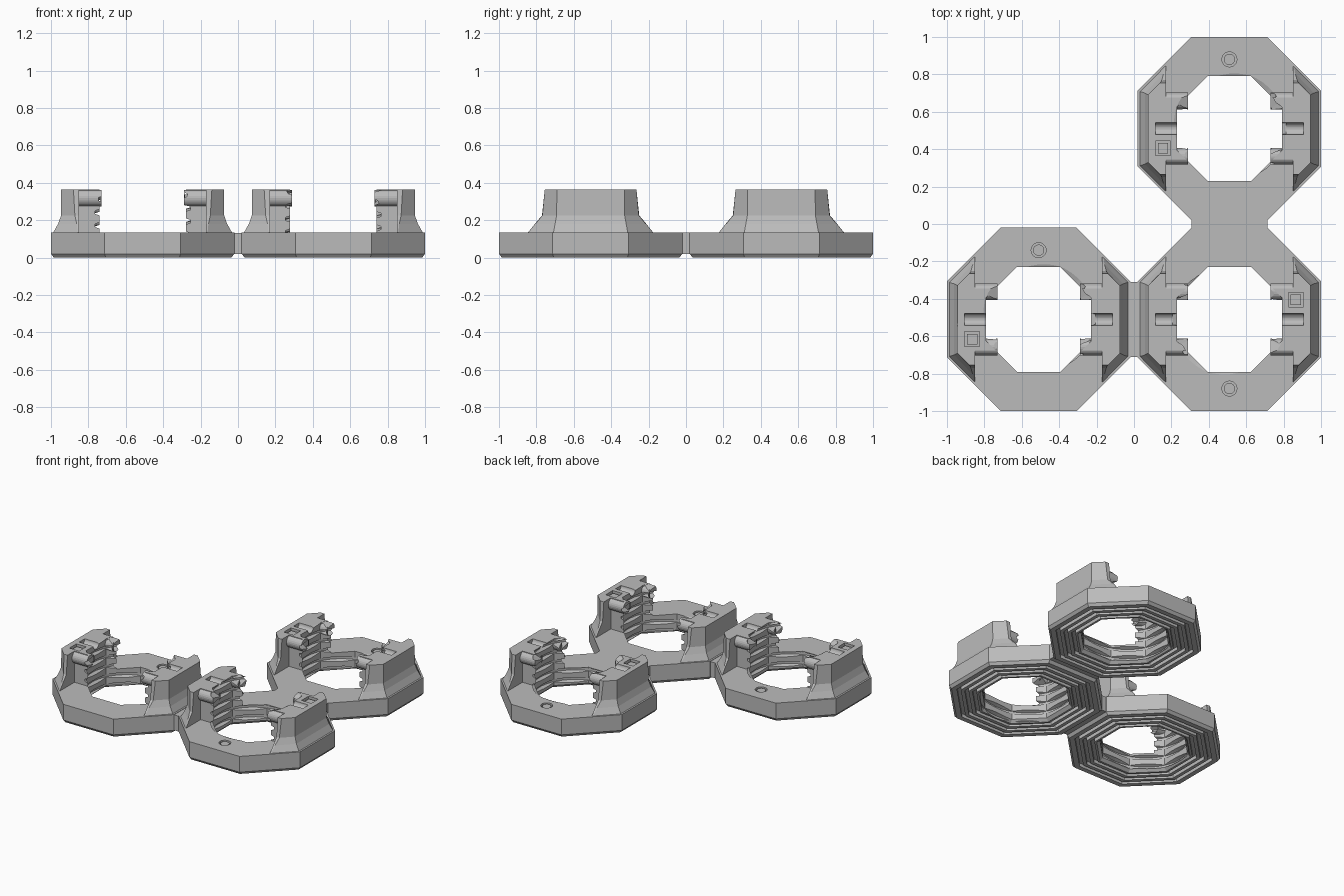
import bpy, bmesh, math
from mathutils import Matrix, Vector

cube = bpy.data.objects.get("Cube")
if cube:
    bpy.data.objects.remove(cube, do_unlink=True)

grey = bpy.data.materials.new("mid_grey")
grey.use_nodes = True
grey.diffuse_color = (0.5, 0.5, 0.5, 1)
grey.node_tree.nodes["Principled BSDF"].inputs["Base Color"].default_value = (0.5, 0.5, 0.5, 1)

BASE_TOP, TOP = 0.135, 0.363
HOLE = 0.28


def make(name, bm):
    bmesh.ops.recalc_face_normals(bm, faces=bm.faces)
    me = bpy.data.meshes.new(name)
    bm.to_mesh(me)
    bm.free()
    me.materials.append(grey)
    ob = bpy.data.objects.new(name, me)
    bpy.context.collection.objects.link(ob)
    return ob


def bridge(bm, a, b):
    for i in range(len(a)):
        j = (i + 1) % len(a)
        bm.faces.new((a[i], a[j], b[j], b[i]))


def loft(name, rings, loop=False):
    """Skin equal-length rings; either cap the ends or close the loop."""
    bm = bmesh.new()
    vs = [[bm.verts.new(p) for p in r] for r in rings]
    for a, b in zip(vs, vs[1:]):
        bridge(bm, a, b)
    if loop:
        bridge(bm, vs[-1], vs[0])
    else:
        bm.faces.new(vs[0])
        bm.faces.new(vs[-1])
    return make(name, bm)


def box(name, lo, hi):
    bm = bmesh.new()
    bmesh.ops.create_cube(bm, size=1)
    lo, hi = Vector(lo), Vector(hi)
    for v in bm.verts:
        v.co = Vector(l + (h - l) * (c + 0.5) for l, h, c in zip(lo, hi, v.co))
    return make(name, bm)


def cylinder(name, centre, radius, length, along_x=False):
    bm = bmesh.new()
    rot = Matrix.Rotation(math.pi / 2, 4, "Y") if along_x else Matrix()
    bmesh.ops.create_cone(bm, cap_ends=True, segments=24, radius1=radius, radius2=radius,
                          depth=length, matrix=Matrix.Translation(centre) @ rot)
    return make(name, bm)


def boolean(ob, tools, operation):
    """Apply boolean modifiers with each tool in turn."""
    for t in tools:
        m = ob.modifiers.new("bool", "BOOLEAN")
        m.operation, m.object, m.solver = operation, t, "EXACT"
    dg = bpy.context.evaluated_depsgraph_get()
    me = bpy.data.meshes.new_from_object(ob.evaluated_get(dg))
    ob.modifiers.clear()
    ob.data = me


def octagon(apothem, z):
    r = apothem / math.cos(math.pi / 8)
    return [(r * math.cos(a), r * math.sin(a), z)
            for a in (math.pi / 8 + i * math.pi / 4 for i in range(8))]


# Thread cutter: helical ridge that bites into the octagonal bore
def thread():
    steps, pitch, rings = 40, 0.07, []
    for i in range(steps * 6 + 1):
        a = 2 * math.pi * i / steps
        z = -0.01 + pitch * i / steps
        rings.append([(r * math.cos(a), r * math.sin(a), z + dz)
                      for r, dz in ((0.25, -0.03), (0.305, -0.008), (0.305, 0.008), (0.25, 0.03))])
    return loft("thread_cutter", rings)


# Octagonal base ring with chamfered rim and concentric grooves underneath
profile = [(HOLE, BASE_TOP), (0.49, BASE_TOP), (0.49, 0.02), (0.475, 0)]
for g in (0.44, 0.39, 0.34):
    profile += [(g, 0), (g, 0.025), (g - 0.025, 0.025), (g - 0.025, 0)]
profile += [(0.3, 0), (HOLE, 0.02)]
base = loft("base_ring", [octagon(a, z) for a, z in profile], loop=True)


# Tower on the +x side: flared outer shell, inner block and rounded lips
def tower(name):
    levels = [(BASE_TOP - 0.01, (0.483, 0.2), (0.346, 0.338), (0.34, 0.342)),
              (0.18, (0.452, 0.19), (0.352, 0.295), (0.34, 0.298)),
              (0.225, (0.436, 0.182), (0.362, 0.258), (0.34, 0.26)),
              (TOP, (0.435, 0.18), (0.37, 0.245), (0.34, 0.245))]
    shell = loft(name, [[(x, y, z) for x, y in pts] + [(x, -y, z) for x, y in reversed(pts)]
                        for z, *pts in levels])
    half = [(0.36, 0.165), (0.231, 0.165), (HOLE, 0.116)]
    outline = half + [(x, -y) for x, y in reversed(half)]
    block = loft("block", [[(x, y, z) for x, y in outline] for z in (BASE_TOP - 0.01, TOP)])
    lips = [cylinder("lip", (0.285, s * 0.148, TOP - 0.0455), 0.045, 0.13, True) for s in (1, -1)]
    tools = [block] + lips
    boolean(shell, tools, "UNION")
    for t in tools:
        bpy.data.objects.remove(t, do_unlink=True)
    return shell


right_tower = tower("right_tower")
left_tower = tower("left_tower")
left_tower.data.transform(Matrix.Rotation(math.pi, 4, "Z"))

# Cut thread, locating dimple, top channels and square socket
helix = thread()
dimple = cylinder("dimple", (0, 0.37, BASE_TOP), 0.04, 0.06)
channels = [cylinder("channel", (s * 0.32, 0, TOP), 0.032, 0.15, True) for s in (1, -1)]
socket = box("socket", (-0.395, -0.145, TOP - 0.035), (-0.315, -0.065, TOP + 0.05))
boolean(base, [helix, dimple], "DIFFERENCE")
boolean(right_tower, [helix, channels[0]], "DIFFERENCE")
boolean(left_tower, [helix, channels[1], socket], "DIFFERENCE")
for t in [helix, dimple, socket] + channels:
    bpy.data.objects.remove(t, do_unlink=True)

# Raised pads inside the dimple and the socket
pads = [cylinder("dimple_pad", (0, 0.37, BASE_TOP - 0.02), 0.03, 0.03),
        box("socket_pad", (-0.383, -0.133, TOP - 0.04), (-0.327, -0.077, TOP - 0.012))]

# Three cells; the corner cell is turned half round
parts = [base, right_tower, left_tower] + pads
C = 0.51
cells = (("front_right", -C, -C, 0), ("front_left", C, -C, math.pi), ("back_left", C, C, 0))
for k, (label, x, y, turn) in enumerate(cells):
    for src in parts:
        stem = src.name if k == 0 else src["stem"]
        ob = src if k == 0 else src.copy()
        ob["stem"] = stem
        if k:
            bpy.context.collection.objects.link(ob)
        ob.name = stem + "_" + label
        ob.location = (x, y, 0)
        ob.rotation_euler = (0, 0, turn)

# Bridges joining neighbouring cells
box("side_bridge", (-0.022, -C - 0.2, 0.02), (0.022, -C + 0.2, BASE_TOP - 0.003))
box("back_bridge", (C - 0.203, -0.022, 0.02), (C + 0.203, 0.022, BASE_TOP))
